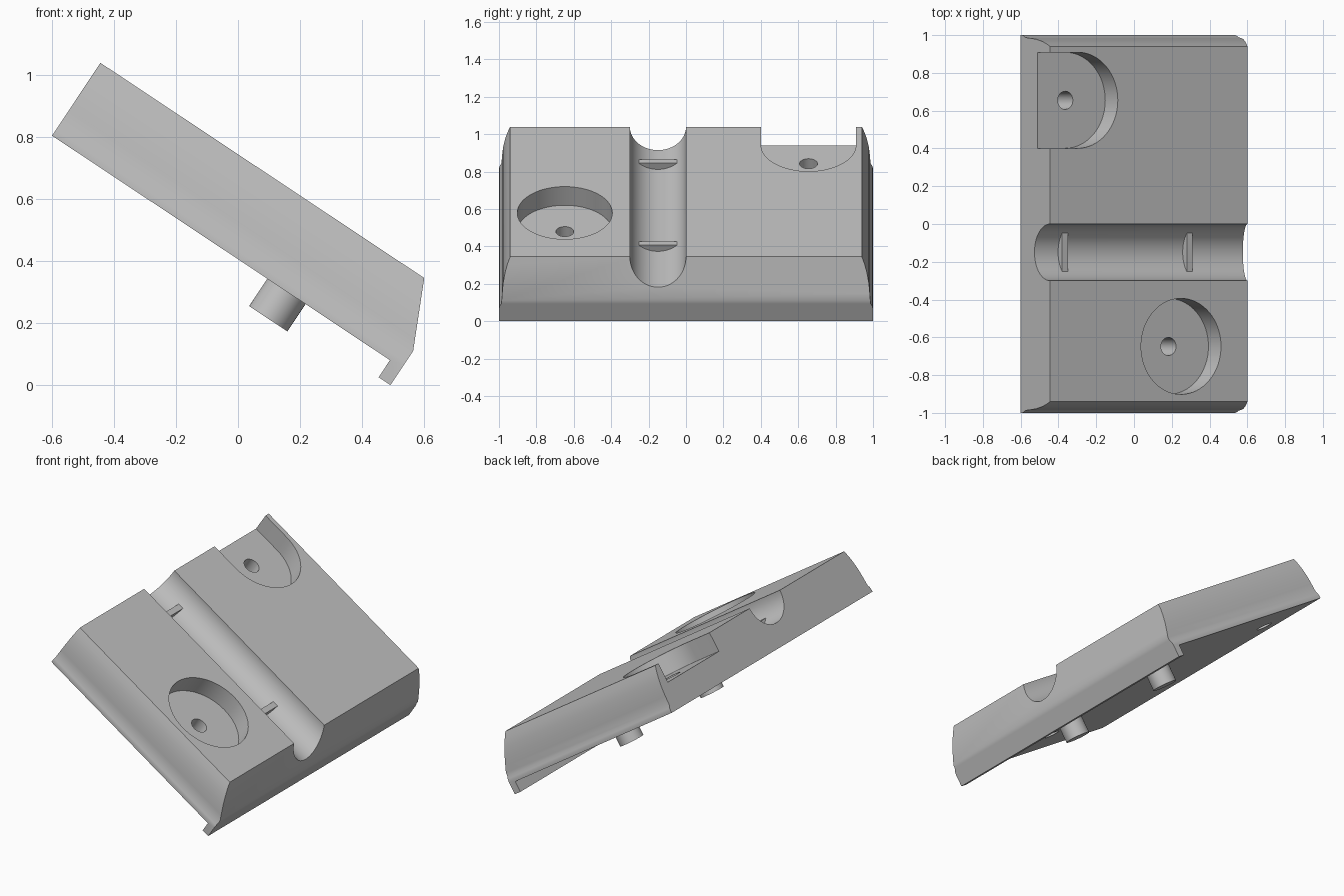
import bpy, bmesh, math
from mathutils import Matrix, Vector

cube = bpy.data.objects.get("Cube")
if cube:
    bpy.data.objects.remove(cube, do_unlink=True)

# Slab frame: x runs down the slope, y across, z out of the slab
TILT = Matrix.Translation((-0.6, 0, 0.805)) @ Matrix.Rotation(math.radians(33.6), 4, 'Y')
THICK = 0.282
FLOOR = 0.162
GROOVE_Y, GROOVE_R = -0.15, 0.15

grey = bpy.data.materials.new("plain_grey")
grey.use_nodes = True
colour = (0.53, 0.53, 0.53, 1)
grey.diffuse_color = colour
grey.node_tree.nodes["Principled BSDF"].inputs["Base Color"].default_value = colour


def prism(name, points, sweep):
    """Closed solid: an outline swept along a vector."""
    bm = bmesh.new()
    start = [bm.verts.new(p) for p in points]
    end = [bm.verts.new(Vector(p) + Vector(sweep)) for p in points]
    bm.faces.new(start)
    bm.faces.new(end[::-1])
    for i in range(len(points)):
        bm.faces.new((start[i], start[i - 1], end[i - 1], end[i]))
    bmesh.ops.recalc_face_normals(bm, faces=bm.faces)
    if bm.calc_volume(signed=True) < 0:
        bmesh.ops.reverse_faces(bm, faces=bm.faces)
    bm.transform(TILT)
    mesh = bpy.data.meshes.new(name)
    bm.to_mesh(mesh)
    bm.free()
    mesh.materials.append(grey)
    obj = bpy.data.objects.new(name, mesh)
    bpy.context.collection.objects.link(obj)
    return obj


def round_bar(name, x, y, z0, z1, radius, sides=64):
    ring = [2 * math.pi * i / sides for i in range(sides)]
    return prism(name, [(x + radius * math.cos(a), y + radius * math.sin(a), z0)
                        for a in ring], (0, 0, z1 - z0))


def combine(target, tool, operation):
    bpy.context.view_layer.update()
    mod = target.modifiers.new("shape", 'BOOLEAN')
    mod.operation, mod.solver, mod.object = operation, 'EXACT', tool
    mod.use_hole_tolerant = True
    bpy.context.view_layer.objects.active = target
    bpy.ops.object.modifier_apply(modifier=mod.name)
    bpy.data.objects.remove(tool, do_unlink=True)


# Slab with sloped low end and hooked lip
outline = [(0, 0), (0, THICK), (1.2545, THICK), (1.355, 0.066),
           (1.355, -0.066), (1.309, -0.066), (1.309, 0)]
body = prism("slab_body", [(x, -1.1, z) for x, z in outline], (0, 2.2, 0))

# Cross-section: rounded flanks with a small flared foot, and a half-round groove
flank = [(1, -0.1), (1, 0.012), (0.996, 0.03), (0.987, 0.046), (0.983, 0.1),
         (0.978, 0.15), (0.967, 0.205), (0.955, 0.245), (0.925, 0.319)]
arc = [math.pi * (i + 0.5) / 40 for i in range(40)]
groove = [(GROOVE_Y + GROOVE_R * math.cos(a), THICK - GROOVE_R * math.sin(a)) for a in arc]
groove = [(groove[0][0], 0.319)] + groove + [(groove[-1][0], 0.319)]
section = flank + groove + [(-y, z) for y, z in reversed(flank)]
combine(body, prism("section_limit", [(-0.1, y, z) for y, z in section], (1.6, 0, 0)), 'INTERSECT')

# Round pocket, and a pocket open at the high end, each with a through hole
R = 0.254
bend = [math.pi * (i / 32 - 0.5) for i in range(33)]
open_x, open_y = 0.176, 0.655
slot = [(open_x + R * math.cos(a), open_y + R * math.sin(a), FLOOR) for a in bend]
slot += [(-0.1, open_y + R, FLOOR), (-0.1, open_y - R, FLOOR)]
combine(body, prism("open_pocket_cutter", slot, (0, 0, 0.3)), 'DIFFERENCE')
combine(body, round_bar("round_pocket_cutter", 0.832, -0.648, FLOOR, 0.46, R), 'DIFFERENCE')
for x, y in ((0.832, -0.648), (open_x, open_y)):
    combine(body, round_bar("hole_cutter", x, y, -0.1, 0.25, 0.048, 32), 'DIFFERENCE')

# Low ribs across the groove
half = 0.102
for i, x in enumerate((0.15, 0.942)):
    base = [(x, GROOVE_Y - half, 0.172), (x, GROOVE_Y + half, 0.172),
            (x, GROOVE_Y + half, 0.12), (x, GROOVE_Y - half, 0.12)]
    prism(f"groove_rib_{i + 1}", base, (0.036, 0, 0))

# Locating pegs under the slab
pegs = [round_bar(f"locating_peg_{i + 1}", 0.908, y, -0.106, 0.02, 0.074, 48)
        for i, y in enumerate((-0.4, 0.4))]

# Smooth curved faces, keep the edges sharp
for obj in [body] + pegs:
    bpy.ops.object.select_all(action='DESELECT')
    obj.select_set(True)
    bpy.context.view_layer.objects.active = obj
    bpy.ops.object.shade_smooth_by_angle(angle=math.radians(30))
